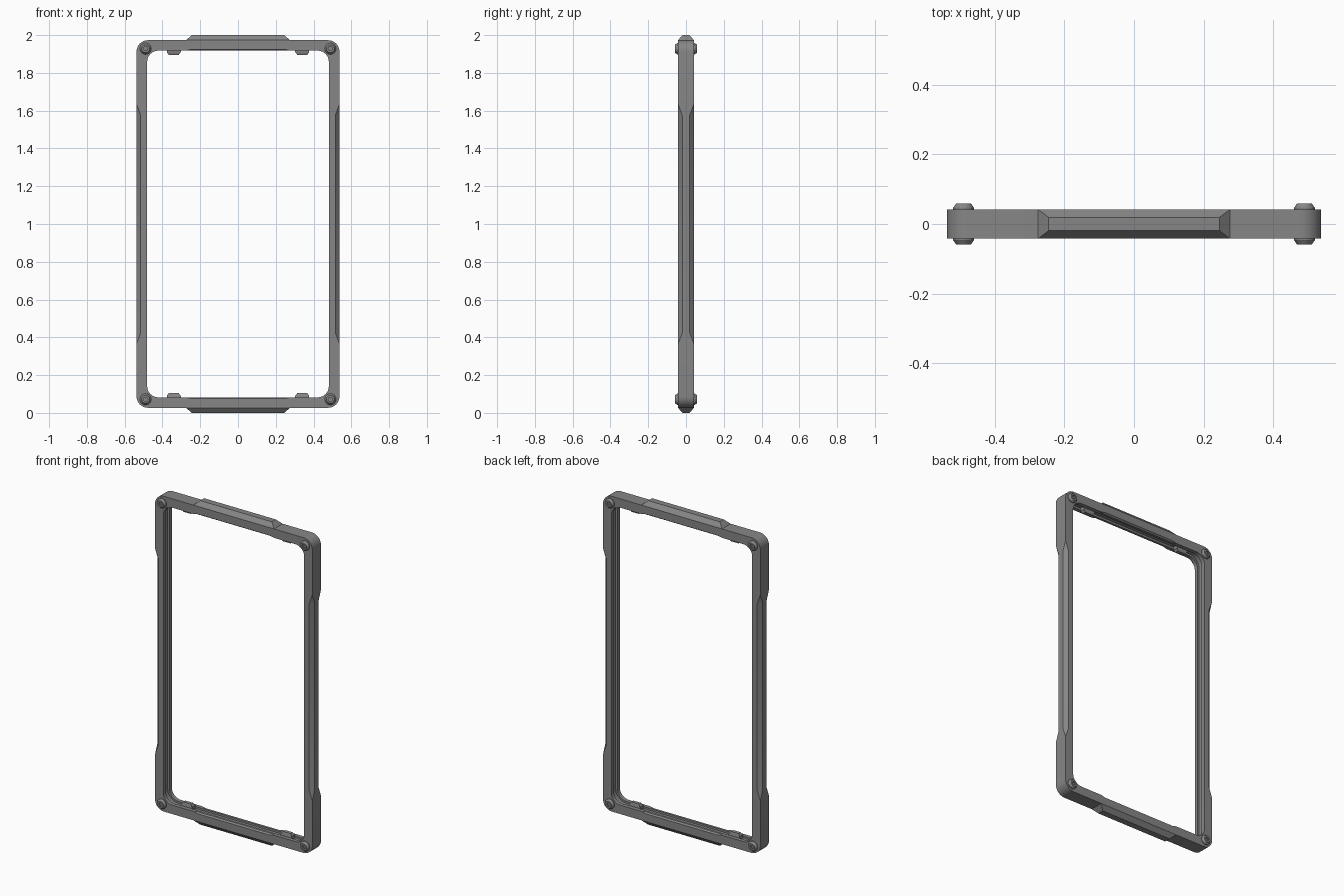
import bpy, bmesh, math

old = bpy.data.objects.get("Cube")
if old:
    bpy.data.objects.remove(old, do_unlink=True)

grey = bpy.data.materials.new("mid grey")
grey.use_nodes = True
colour = (0.24, 0.24, 0.24, 1)
grey.diffuse_color = colour
grey.node_tree.nodes["Principled BSDF"].inputs["Base Color"].default_value = colour

MID = 1.0                     # height of the frame centre
OUT_X, OUT_Z = 0.537, 0.973   # outer half sizes
IN_X, IN_Z = 0.481, 0.918     # opening half sizes
RADIUS = 0.06
DEPTH, RIDGE = 0.042, 0.019   # half depth, half width of the outer ridge


def make_object(name, bm):
    bmesh.ops.recalc_face_normals(bm, faces=bm.faces)
    mesh = bpy.data.meshes.new(name)
    bm.to_mesh(mesh)
    bm.free()
    mesh.materials.append(grey)
    ob = bpy.data.objects.new(name, mesh)
    bpy.context.collection.objects.link(ob)
    bpy.ops.object.select_all(action='DESELECT')
    ob.select_set(True)
    bpy.context.view_layer.objects.active = ob
    bpy.ops.object.shade_smooth_by_angle(angle=math.radians(25))


def bridge(bm, loops):
    """Join successive loops with quads and cap both ends."""
    n = len(loops[0])
    for a, b in zip(loops, loops[1:]):
        for i in range(n):
            bm.faces.new((a[i], a[(i + 1) % n], b[(i + 1) % n], b[i]))
    bm.faces.new(loops[0])
    bm.faces.new(loops[-1])


def path(hx, hz, radius, side=0, end=0):
    """Rounded rectangle; side and end shift the middle of its long and short edges."""
    pts = []
    for k, (sx, sz) in enumerate([(1, 1), (-1, 1), (-1, -1), (1, -1)]):
        for i in range(9):
            a = math.radians(90 * k + 90 * i / 8)
            pts.append((sx * (hx - radius) + radius * math.cos(a),
                        sz * (hz - radius) + radius * math.sin(a)))
        for t, full in ((-1, 0), (-1, 1), (1, 1), (1, 0)):
            if k % 2 == 0:    # top and bottom edges
                pts.append((-sx * t * (0.245 if full else 0.275),
                            sz * (hz + end * full)))
            else:             # left and right edges
                pts.append((sx * (hx + side * full),
                            -sz * t * (0.575 if full else 0.635)))
    return pts


# Frame: closed cross-section carried round the rounded rectangle
bm = bmesh.new()
outer_edge = path(OUT_X, OUT_Z, RADIUS, side=-0.022)
outer_ridge = path(OUT_X, OUT_Z, RADIUS, end=0.027)
inner_edge = path(IN_X, IN_Z, RADIUS, end=0.007)
inner_lip = path(IN_X, IN_Z, RADIUS)
groove = path(IN_X + 0.012, IN_Z + 0.012, RADIUS + 0.012)
section = [(outer_edge, -DEPTH), (outer_ridge, -RIDGE), (outer_ridge, RIDGE),
           (outer_edge, DEPTH), (inner_edge, DEPTH), (inner_lip, 0.032),
           (inner_lip, 0.018), (groove, 0.018), (groove, -0.018),
           (inner_lip, -0.018), (inner_lip, -0.032), (inner_edge, -DEPTH)]
rings = [[bm.verts.new((x, y, MID + z)) for x, z in pts] for pts, y in section]
count = len(inner_lip)
for r, ring in enumerate(rings):
    after = rings[(r + 1) % len(rings)]
    for i in range(count):
        j = (i + 1) % count
        a, b, c, d = ring[i], ring[j], after[j], after[i]
        if i % 13 in (9, 11) and r in (0, 2, 4, 10):
            # fold the ramp corners so that the chamfers meet cleanly
            if (i % 13 == 9) == (r in (0, 10)):
                bm.faces.new((a, b, c))
                bm.faces.new((a, c, d))
            else:
                bm.faces.new((a, b, d))
                bm.faces.new((b, c, d))
        else:
            bm.faces.new((a, b, c, d))
make_object("frame", bm)


def make_bolt(name, x, z, side):
    """Tapered round head with a hexagonal socket."""
    bm = bmesh.new()
    n = 24
    profile = [(0.030, 0.030, 0), (0.030, 0.046, 0), (0.021, 0.059, 0),
               (0.012, 0.059, 1), (0.012, 0.049, 1)]
    loops = []
    for radius, y, hexagon in profile:
        loop = []
        for i in range(n):
            a = math.tau * i / n
            f = math.cos(math.pi / 6) / math.cos(a % (math.pi / 3) - math.pi / 6)
            rr = radius * (f if hexagon else 1)
            loop.append(bm.verts.new((x + rr * math.cos(a), side * y, z + rr * math.sin(a))))
        loops.append(loop)
    bridge(bm, loops)
    make_object(name, bm)


def make_tab(name, x, edge):
    """Small tapered clip on the inside of the top or bottom bar."""
    bm = bmesh.new()
    loops = []
    for hx, hy, h in ((0.037, 0.017, -0.014), (0.037, 0.017, 0.008), (0.027, 0.011, 0.022)):
        z = MID + edge * (IN_Z - h)
        loops.append([bm.verts.new((x + sx * hx, sy * hy, z))
                      for sx, sy in ((-1, -1), (1, -1), (1, 1), (-1, 1))])
    bridge(bm, loops)
    make_object(name, bm)


# Corner bolts on both faces, and clips inside the short bars
for sx, lr in ((1, "left"), (-1, "right")):
    for sz, tb in ((1, "top"), (-1, "bottom")):
        for sy, fb in ((-1, "front"), (1, "back")):
            make_bolt(f"{fb}_{tb}_{lr}_bolt", sx * 0.489, MID + sz * 0.928, sy)
        make_tab(f"{tb}_{lr}_tab", sx * 0.34, sz)
